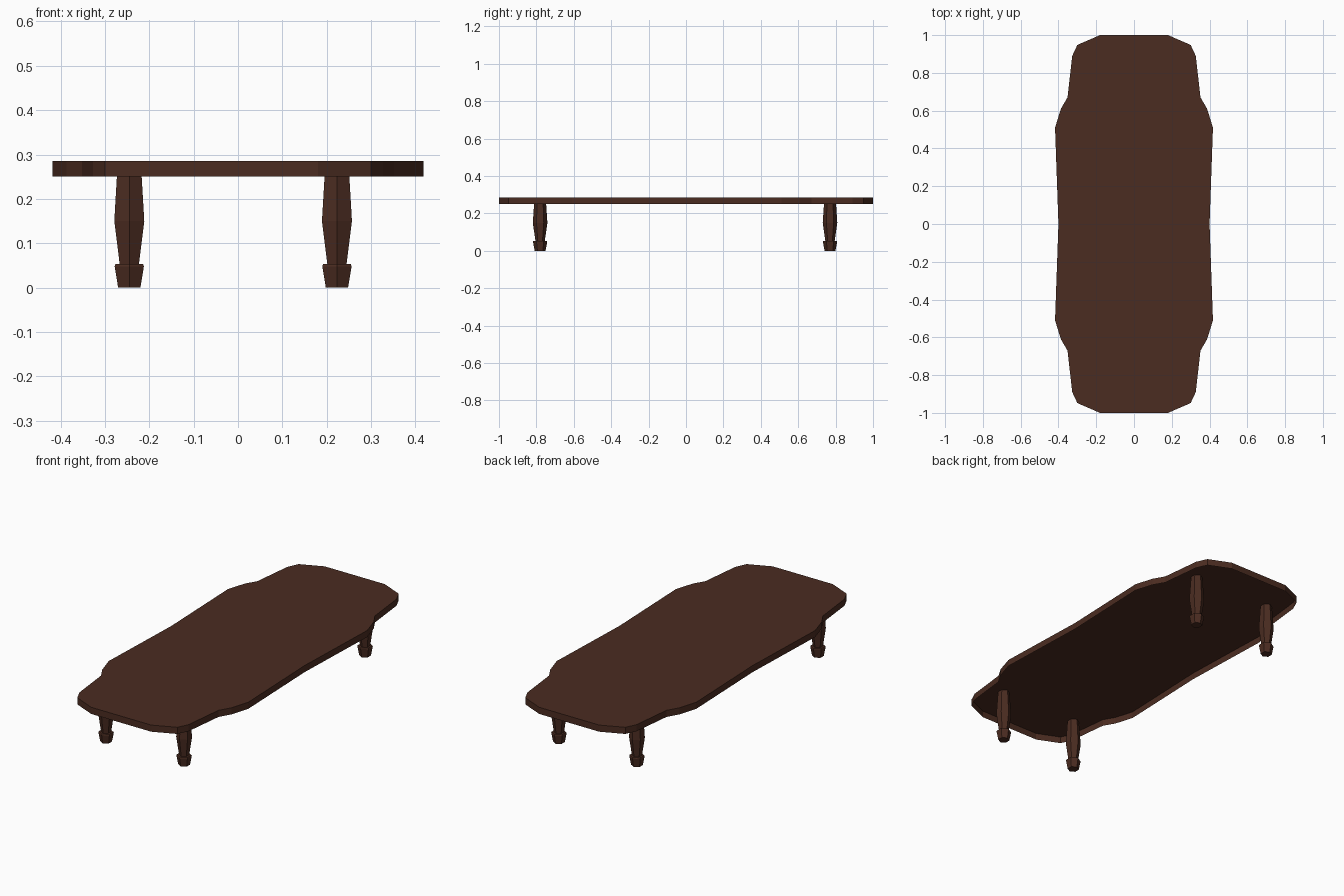
import bpy, bmesh, math

if "Cube" in bpy.data.objects:
    bpy.data.objects.remove(bpy.data.objects["Cube"])

wood = bpy.data.materials.new("dark brown wood")
wood.diffuse_color = (0.070, 0.025, 0.015, 1)
wood.use_nodes = True
wood.node_tree.nodes["Principled BSDF"].inputs["Base Color"].default_value = wood.diffuse_color


def finish(name, bm):
    mesh = bpy.data.meshes.new(name)
    bm.to_mesh(mesh)
    bm.free()
    mesh.materials.append(wood)
    obj = bpy.data.objects.new(name, mesh)
    bpy.context.collection.objects.link(obj)
    return obj


# Tabletop: one quarter of the wavy outline, mirrored both ways,
# with a skirt around the edge and a hollow underside
quarter = [(0.40, 0.0), (0.418, 0.51), (0.387, 0.61), (0.352, 0.67),
           (0.327, 0.89), (0.30, 0.948), (0.18, 1.0)]
right = [(x, -y) for x, y in reversed(quarter[1:])] + quarter
outline = right + [(-x, y) for x, y in reversed(right)]

bm = bmesh.new()
top = [bm.verts.new((x, y, 0.286)) for x, y in outline]
low = [bm.verts.new((x, y, 0.25)) for x, y in outline]
bm.faces.new(top)
for i in range(len(outline)):
    j = (i + 1) % len(outline)
    bm.faces.new((low[i], low[j], top[j], top[i]))
finish("tabletop", bm)


# Legs: six-sided turned profile with a flared foot, reaching up to the top
profile = [(0.029, 0.0), (0.038, 0.048), (0.036, 0.053), (0.025, 0.053),
           (0.039, 0.15), (0.030, 0.284)]


def leg(name, cx, cy):
    bm = bmesh.new()
    rings = []
    for r, z in profile:
        angles = [math.pi / 2 + i * math.pi / 3 for i in range(6)]
        rings.append([bm.verts.new((cx + r * math.cos(a), cy + r * math.sin(a), z))
                      for a in angles])
    for a, b in zip(rings, rings[1:]):
        for i in range(6):
            j = (i + 1) % 6
            bm.faces.new((a[i], a[j], b[j], b[i]))
    bm.faces.new(rings[0][::-1])
    finish(name, bm)


for side, sx in (("left", -0.245), ("right", 0.223)):
    for end, sy in (("front", -0.78), ("back", 0.77)):
        leg(f"{end}_{side}_leg", sx, sy)
